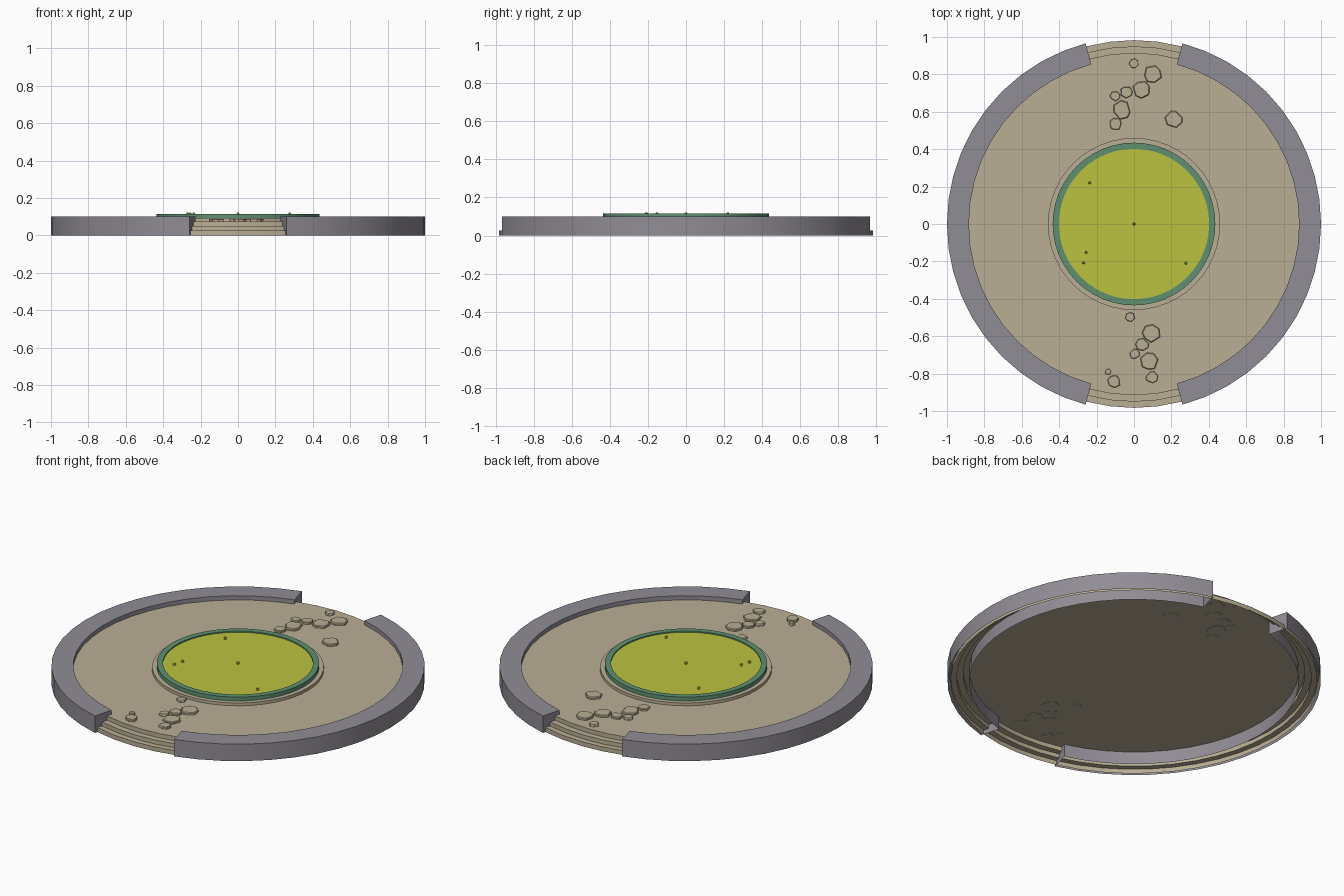
import bpy, bmesh, math, random

if "Cube" in bpy.data.objects:
    bpy.data.objects.remove(bpy.data.objects["Cube"])

random.seed(4)
SEG = 48


def material(name, rgb):
    m = bpy.data.materials.new(name)
    m.diffuse_color = (*rgb, 1)
    m.use_nodes = True
    m.node_tree.nodes["Principled BSDF"].inputs["Base Color"].default_value = m.diffuse_color
    return m


sand = material("sand stone", (0.49, 0.425, 0.30))
grey = material("grey stone", (0.285, 0.265, 0.30))
green = material("green rim", (0.115, 0.28, 0.165))
lime = material("lime yellow", (0.50, 0.545, 0.05))


def finish(bm, name, mat):
    bmesh.ops.remove_doubles(bm, verts=bm.verts, dist=1e-5)
    me = bpy.data.meshes.new(name)
    bm.to_mesh(me)
    bm.free()
    me.materials.append(mat)
    ob = bpy.data.objects.new(name, me)
    bpy.context.collection.objects.link(ob)
    bpy.ops.object.select_all(action='DESELECT')
    ob.select_set(True)
    bpy.context.view_layer.objects.active = ob
    bpy.ops.object.shade_smooth_by_angle(angle=math.radians(30))
    return ob


def revolve(name, profile, mat, start=0, steps=SEG, caps=False):
    """Sweep an (r, z) profile, listed outside-up-inwards, about the z axis."""
    bm = bmesh.new()
    rows = []
    for i in range(steps + 1):
        a = math.radians(start + i * 360 / SEG)
        rows.append([bm.verts.new((r * math.cos(a), r * math.sin(a), z)) for r, z in profile])
    for p, q in zip(rows, rows[1:]):
        for j in range(len(profile) - 1):
            if profile[j + 1][0] == 0:
                bm.faces.new((p[j], q[j], p[j + 1]))
                q[j + 1].co = p[j + 1].co
            else:
                bm.faces.new((p[j], q[j], q[j + 1], p[j + 1]))
    if caps:
        bm.faces.new(rows[0])
        bm.faces.new(rows[-1][::-1])
    return finish(bm, name, mat)


# Stepped floor: hollow shell open underneath
revolve("stepped_floor", [(0.983, 0), (0.983, 0.026), (0.95, 0.026), (0.95, 0.05),
                          (0.915, 0.05), (0.915, 0.075), (0, 0.075)], sand)

# Two wall halves, open underneath, with gaps at front and back
wall = [(1.0, 0), (1.0, 0.1), (0.883, 0.1), (0.883, 0)]
for name, start in (("wall_right", -75), ("wall_left", 105)):
    revolve(name, wall, grey, start, 20, True)

# Central pool: base ring, rim and surface
revolve("pool_base", [(0.46, 0.075), (0.46, 0.092), (0.43, 0.092)], sand)
revolve("pool_rim", [(0.435, 0.09), (0.435, 0.115), (0.402, 0.115), (0.402, 0.1)], green)
revolve("pool_surface", [(0.403, 0.108), (0, 0.108)], lime)

# Small studs on the pool surface
for x, y in ((0, 0), (-0.237, 0.22), (-0.256, -0.152), (-0.27, -0.208), (0.277, -0.21)):
    ob = revolve("stud", [(0.007, 0.106), (0.007, 0.117), (0.004, 0.121), (0, 0.121)], lime)
    ob.location = (x, y, 0)


def stone(x, y, r):
    """Irregular flat paving stone with a bevelled top."""
    n = 7
    pts = []
    turn = random.uniform(0, 6.28)
    for i in range(n):
        a = turn + (i + random.uniform(-0.2, 0.2)) * 2 * math.pi / n
        k = r * random.uniform(0.92, 1.1)
        pts.append((k * math.cos(a), k * math.sin(a)))
    bm = bmesh.new()
    rings = [[bm.verts.new((x + s * px, y + s * py, z)) for px, py in pts]
             for s, z in ((1, 0.073), (1, 0.084), (0.9, 0.088))]
    for lo, hi in zip(rings, rings[1:]):
        for i in range(n):
            k = (i + 1) % n
            bm.faces.new((lo[i], lo[k], hi[k], hi[i]))
    bm.faces.new(rings[-1])
    bm.faces.new(rings[0][::-1])
    finish(bm, "paving_stone", sand)


# Back and front paths of scattered stones
for s in ((0, .86, .026), (.1, .8, .048), (.04, .72, .046), (-.04, .705, .034),
          (-.1, .685, .028), (-.065, .61, .048), (-.1, .535, .034), (.215, .56, .047),
          (-.02, -.497, .027), (.092, -.583, .048), (.043, -.645, .034), (.005, -.695, .028),
          (.08, -.735, .047), (.097, -.82, .033), (-.138, -.79, .016), (-.107, -.843, .034)):
    stone(*s)
